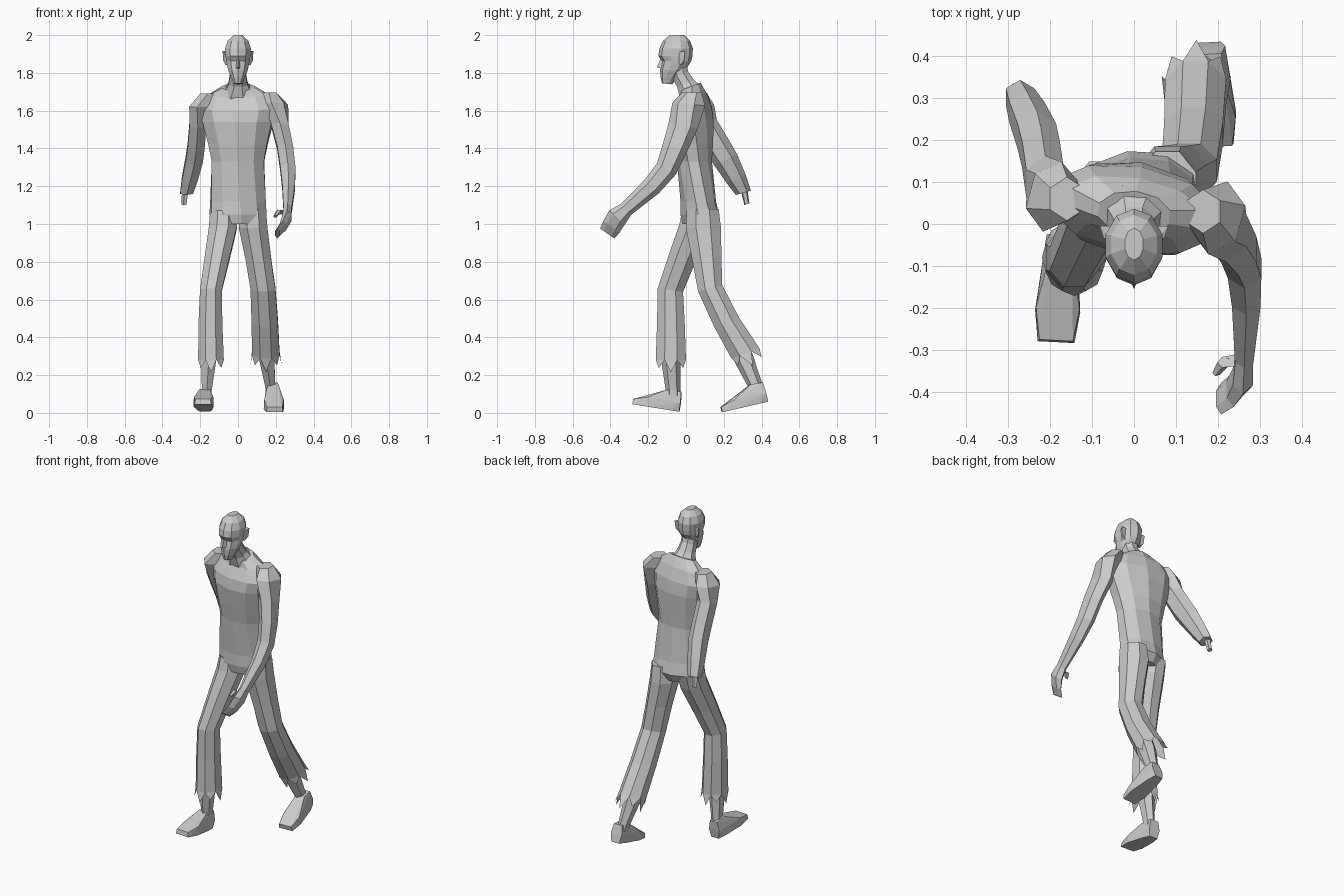
import bpy, bmesh
from math import pi, sin, cos, radians
from mathutils import Vector, Matrix


def finish(name, bm):
    bmesh.ops.recalc_face_normals(bm, faces=bm.faces)
    me = bpy.data.meshes.new(name)
    bm.to_mesh(me)
    bm.free()
    ob = bpy.data.objects.new(name, me)
    bpy.context.collection.objects.link(ob)
    return ob


def loft(name, rings, n=8, caps=(True, True), teeth=0):
    """Skin rings of (x, y, z, rx, ry, tilt about x, yaw about z)."""
    bm = bmesh.new()
    loops = []
    for r in rings:
        x, y, z, rx, ry, tilt, yaw = (tuple(r) + (0, 0))[:7]
        m = Matrix.Rotation(radians(yaw), 3, 'Z') @ Matrix.Rotation(radians(tilt), 3, 'X')
        k = 1 / cos(pi / n)
        loops.append([bm.verts.new(Vector((x, y, z)) + m @ Vector(
            (k * rx * cos(2 * pi * (i + .5) / n), k * ry * sin(2 * pi * (i + .5) / n), 0)))
            for i in range(n)])
    for a, b in zip(loops, loops[1:]):
        for i in range(n):
            j = (i + 1) % n
            bm.faces.new((a[i], a[j], b[j], b[i]))
    if caps[0]:
        bm.faces.new(loops[0])
    if caps[1]:
        bm.faces.new(loops[-1])
    # torn hem: one pointed tooth under each edge of the last ring
    if teeth:
        a, p = loops[-1], loops[-2]
        for i in range(n):
            j = (i + 1) % n
            mid = (a[i].co + a[j].co) / 2
            d = mid - (p[i].co + p[j].co) / 2
            out = mid - Vector(rings[-1][:3])
            ln = teeth * (1.0 if i % 2 else .65)
            tip = bm.verts.new(mid + d.normalized() * ln + out * .12)
            bm.faces.new((a[i], a[j], tip))
    return finish(name, bm)


def hull(name, pts):
    bm = bmesh.new()
    for p in pts:
        bm.verts.new(p)
    bmesh.ops.convex_hull(bm, input=bm.verts)
    return finish(name, bm)


# torso twisting from hips to shoulders
loft("torso", [
    (0, .065, 1.00, .12, .08, 0, 10),
    (0, .072, 1.05, .148, .098, 0, 9),
    (0, .065, 1.12, .145, .09, 0, 6),
    (0, .045, 1.33, .138, .088, 0, -2),
    (0, .04, 1.42, .155, .098, 0, -5),
    (0, .035, 1.54, .185, .108, 0, -9),
    (0, .035, 1.61, .205, .098, 4, -10),
    (0, .04, 1.68, .165, .068, 8, -10),
    (0, .025, 1.725, .085, .055, 22, -6)], n=10)
loft("neck", [
    (0, .03, 1.69, .08, .065, 25, -5),
    (0, -.003, 1.745, .05, .048, 25),
    (0, -.03, 1.79, .043, .045, 20),
    (0, -.045, 1.85, .043, .045, 10)])

# head
loft("head", [
    (0, -.100, 1.742, .022, .026, -5),
    (0, -.090, 1.775, .036, .042),
    (0, -.070, 1.815, .052, .064),
    (0, -.050, 1.862, .062, .074),
    (0, -.056, 1.89, .066, .086),
    (0, -.052, 1.93, .068, .084),
    (0, -.050, 1.97, .055, .068),
    (0, -.048, 2.0, .022, .036)], n=10)
hull("nose", [(0, -.128, 1.89), (-.008, -.118, 1.885), (.008, -.118, 1.885),
              (0, -.155, 1.828), (-.014, -.125, 1.822), (.014, -.125, 1.822)])
for s, side in ((1, "right"), (-1, "left")):
    hull(side + "_ear", [(s * x, y, z) for x, y, z in (
        (.055, -.04, 1.85), (.055, -.015, 1.845), (.065, -.03, 1.84),
        (.082, -.005, 1.915), (.072, -.035, 1.91), (.055, -.035, 1.915),
        (.078, -.01, 1.865), (.055, -.005, 1.915))])

# arm reaching forward
loft("forward_arm", [
    (.165, .03, 1.695, .04, .045),
    (.200, .015, 1.635, .056, .078, -5, -15),
    (.222, -.015, 1.52, .046, .068, -12),
    (.250, -.06, 1.40, .042, .058, -20),
    (.264, -.105, 1.29, .040, .050, -32),
    (.268, -.18, 1.20, .034, .045, -45),
    (.263, -.32, 1.075, .022, .034, -48)], n=6)
loft("hand", [
    (.263, -.315, 1.08, .021, .034, -45),
    (.260, -.365, 1.035, .024, .048, -42),
    (.238, -.395, .985, .017, .046, -38),
    (.208, -.417, .95, .012, .040, -35)], n=6)
loft("thumb", [
    (.252, -.325, 1.06, .014, .016, -40),
    (.215, -.33, 1.065, .013, .014, -40),
    (.197, -.355, 1.04, .008, .009, -40)], n=5)

# arm swinging back, ending in a stump with bone
loft("rear_arm", [
    (-.160, .06, 1.69, .04, .045),
    (-.195, .065, 1.625, .054, .075, 5, -15),
    (-.212, .095, 1.53, .045, .062, 18),
    (-.222, .165, 1.41, .045, .062, 26),
    (-.232, .21, 1.34, .046, .058, 26),
    (-.255, .265, 1.24, .042, .048, 24),
    (-.272, .304, 1.165, .034, .036, 16)], n=6)
loft("wrist_bone", [
    (-.278, .308, 1.18, .015, .015, 18),
    (-.285, .322, 1.105, .012, .012, 18)], n=5)

# trouser legs with torn hems
loft("forward_trouser_leg", [
    (-.078, .065, 1.06, .070, .085, -8),
    (-.080, .045, .98, .074, .082, -12),
    (-.110, -.02, .82, .066, .073, -18),
    (-.143, -.083, .65, .058, .068, -8),
    (-.146, -.08, .48, .063, .073),
    (-.143, -.08, .28, .068, .080)], caps=(True, False), teeth=.065)
loft("rear_trouser_leg", [
    (.080, .088, 1.08, .068, .085),
    (.080, .092, .98, .076, .093),
    (.107, .11, .82, .068, .078, 6),
    (.132, .128, .66, .066, .066, 15),
    (.142, .215, .48, .070, .070, 22),
    (.147, .315, .315, .073, .079, 20)], caps=(True, False), teeth=.075)

# bare shins
loft("forward_shin", [
    (-.146, -.075, .45, .045, .05),
    (-.155, -.08, .28, .040, .045),
    (-.165, -.068, .12, .026, .034),
    (-.170, -.068, .06, .030, .036)], n=6)
loft("rear_shin", [
    (.142, .22, .48, .045, .045, 22),
    (.152, .305, .29, .040, .045, 22),
    (.170, .365, .15, .027, .033, 18),
    (.178, .375, .10, .030, .034, 15)], n=6)


def foot(name, ankle, yaw, pitch):
    # toes point to -y; origin under the ankle
    m = (Matrix.Translation(ankle) @ Matrix.Rotation(radians(yaw), 4, 'Z')
         @ Matrix.Rotation(radians(pitch), 4, 'X'))
    half = [(.026, .035, 0), (.036, .035, .05), (.026, .03, .105), (.028, -.035, .11),
            (.038, -.01, .0), (.054, -.14, 0), (.052, -.14, .05),
            (.044, -.215, 0), (.040, -.215, .028)]
    hull(name, [m @ Vector((s * x, y, z)) for x, y, z in half for s in (1, -1)])


foot("forward_foot", (-.175, -.07, .012), -3, -9)
foot("rear_foot", (.183, .40, .052), 3, 13)
